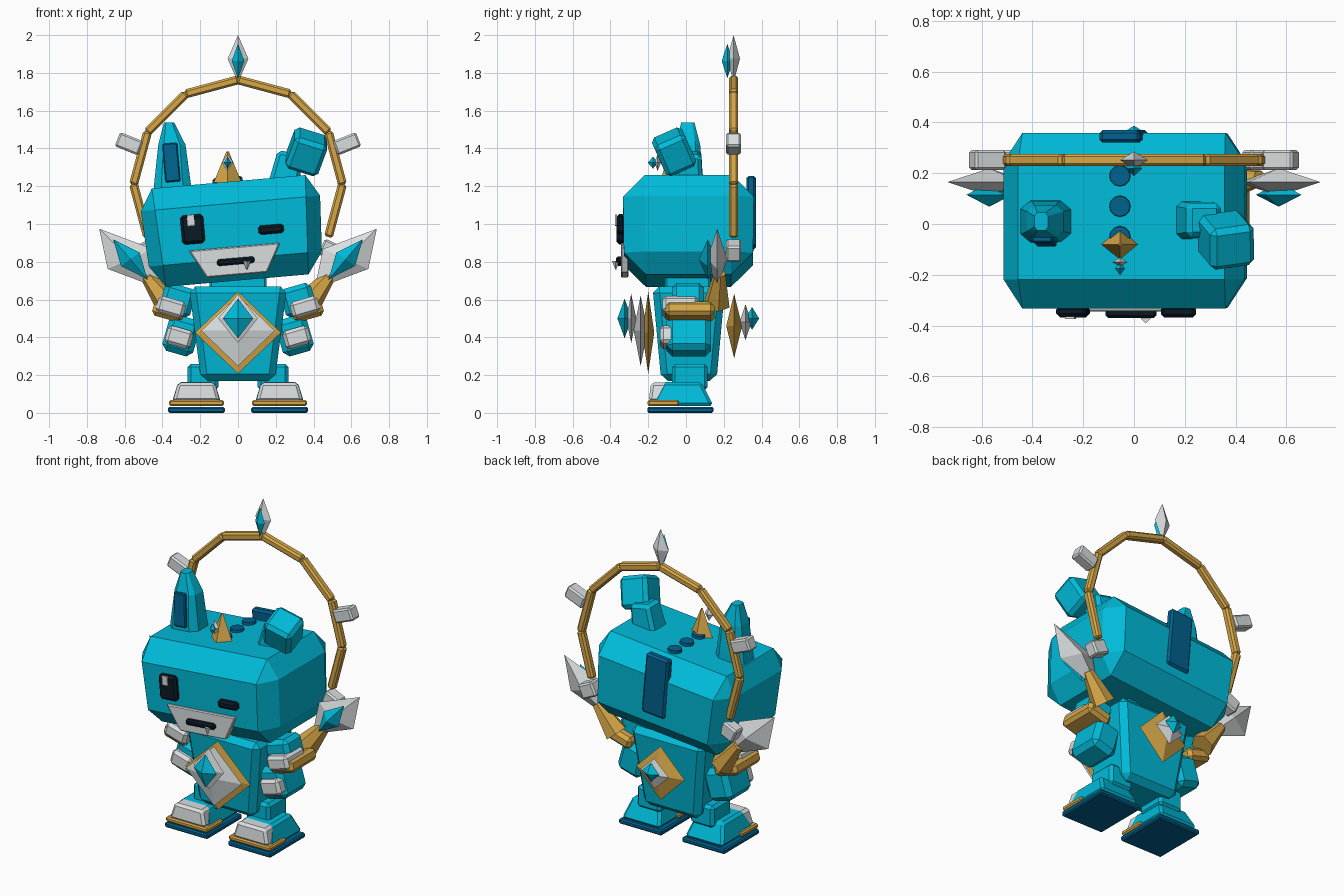
import bpy, bmesh, math
from mathutils import Vector, Matrix

if "Cube" in bpy.data.objects:
    bpy.data.objects.remove(bpy.data.objects["Cube"])

def material(name, rgb):
    m = bpy.data.materials.new(name)
    m.diffuse_color = (*rgb, 1)
    m.use_nodes = True
    m.node_tree.nodes["Principled BSDF"].inputs["Base Color"].default_value = m.diffuse_color
    return m

TEAL = material("teal", (0.0, 0.50, 0.70))
GOLD = material("gold", (0.68, 0.39, 0.065))
PALE = material("pale_grey", (0.70, 0.73, 0.73))
BLUE = material("deep_blue", (0.0, 0.12, 0.27))
DARK = material("dark_navy", (0.003, 0.010, 0.018))
TILT = -5          # head leans sideways, degrees about y

def finish(name, bm, loc, rot, mat):
    bmesh.ops.recalc_face_normals(bm, faces=bm.faces)
    me = bpy.data.meshes.new(name)
    bm.to_mesh(me)
    bm.free()
    me.materials.append(mat)
    ob = bpy.data.objects.new(name, me)
    ob.location = loc
    ob.rotation_euler = [math.radians(a) for a in rot]
    bpy.context.collection.objects.link(ob)
    return ob

def box(name, loc, size, mat, rot=(0, 0, 0), bevel=0.01, top=(1, 1), bottom=(1, 1), squash=1):
    """Chamfered box; top and bottom can taper, squash narrows the chamfer along x."""
    bm = bmesh.new()
    bmesh.ops.create_cube(bm, size=1)
    for v in bm.verts:
        k = top if v.co.z > 0 else bottom
        v.co = Vector((v.co.x * size[0] * k[0] / squash, v.co.y * size[1] * k[1],
                       v.co.z * size[2]))
    if bevel:
        bmesh.ops.bevel(bm, geom=bm.edges[:], offset=bevel, segments=1,
                        affect='EDGES', clamp_overlap=True)
    bm.transform(Matrix.Diagonal((squash, 1, 1, 1)))
    return finish(name, bm, loc, rot, mat)

def gem(name, loc, a, b, c, mat):
    """Six-pointed crystal from three half-axis vectors."""
    bm = bmesh.new()
    for axis in (a, b, c):
        for s in (1, -1):
            bm.verts.new(Vector(axis) * s)
    bmesh.ops.convex_hull(bm, input=bm.verts[:])
    return finish(name, bm, loc, (0, 0, 0), mat)

def diamond(name, loc, w, d, h, mat):
    return gem(name, loc, (w, 0, 0), (0, d, 0), (0, 0, h), mat)

def cone(name, p, q, r1, r2, sides, mat):
    """Tapered prism from point p to point q."""
    p, q = Vector(p), Vector(q)
    bm = bmesh.new()
    bmesh.ops.create_cone(bm, cap_ends=True, segments=sides, radius1=r1, radius2=r2,
                          depth=(q - p).length)
    bm.transform((q - p).to_track_quat('Z', 'Y').to_matrix().to_4x4())
    return finish(name, bm, (p + q) / 2, (0, 0, 0), mat)

# Head
box("head", (-0.027, 0.013, 0.962), (0.965, 0.695, 0.525), TEAL, (0, TILT, 0), 0.115,
    bottom=(0.94, 0.98), squash=0.65)
box("neck", (0, 0.01, 0.69), (0.3, 0.24, 0.1), TEAL)
for i, y in enumerate((-0.05, 0.07, 0.19)):
    cone(f"head_stud_{i}", (-0.054, y, 1.2), (-0.056, y, 1.24), 0.045, 0.04, 12, BLUE)
box("back_stripe", (-0.04, 0.345, 1.06), (0.16, 0.05, 0.38), BLUE, (0, TILT, 0), 0.012)

# Face
box("open_eye", (-0.24, -0.345, 0.972), (0.122, 0.045, 0.155), DARK, (0, TILT, 0), 0.015)
box("eye_glint", (-0.25, -0.37, 1.02), (0.037, 0.01, 0.057), PALE, (0, TILT, 0), 0)
box("closed_eye", (0.175, -0.345, 0.972), (0.135, 0.045, 0.048), DARK, (0, TILT, 0), 0.012)
box("muzzle", (-0.012, -0.325, 0.805), (0.485, 0.04, 0.15), PALE, (0, TILT, 0), 0.006,
    bottom=(0.66, 1))
box("mouth", (-0.012, -0.35, 0.803), (0.2, 0.04, 0.035), DARK, (0, TILT, 0), 0.01)
cone("fang", (0.047, -0.372, 0.805), (0.047, -0.372, 0.76), 0.02, 0.003, 4, PALE)

# Upright ear: stacked sections narrowing to the tip
bm = bmesh.new()
for x, w, d, z in ((-0.345, 0.108, 0.085, 1.12), (-0.35, 0.09, 0.08, 1.25),
                   (-0.35, 0.072, 0.065, 1.42), (-0.365, 0.027, 0.035, 1.537)):
    for sx, sy in ((1, .6), (.6, 1), (-.6, 1), (-1, .6), (-1, -.6), (-.6, -1), (.6, -1), (1, -.6)):
        bm.verts.new((x + sx * w, 0.01 + sy * d, z))
bmesh.ops.convex_hull(bm, input=bm.verts[:])
finish("upright_ear", bm, (0, 0, 0), (0, 0, 0), TEAL)
box("ear_panel", (-0.353, -0.066, 1.325), (0.08, 0.03, 0.205), BLUE, (-5, TILT, 0), 0.006)

# Folded ear
box("folded_ear_base", (0.255, 0.015, 1.27), (0.17, 0.155, 0.22), TEAL, (0, 12, 0), 0.02,
    top=(0.8, 0.85))
box("folded_ear_tip", (0.362, -0.063, 1.382), (0.182, 0.175, 0.19), TEAL, (25, 17, 8), 0.022)

# Crest on the forehead
crest = cone("crest", (-0.055, -0.08, 1.22), (-0.055, -0.08, 1.385), 0.074, 0.006, 4, GOLD)
crest.scale.y = 0.8
diamond("crest_setting", (-0.055, -0.15, 1.325), 0.03, 0.017, 0.045, PALE)
diamond("crest_gem", (-0.055, -0.175, 1.325), 0.02, 0.027, 0.032, TEAL)

# Torso
box("torso", (0, 0.015, 0.42), (0.52, 0.385, 0.5), TEAL, bevel=0.035, bottom=(0.75, 0.76))

# Chest and back gems, layered outward
for name, y, z, w, d, h, mat in (
        ("chest_plate", -0.2, 0.425, 0.228, 0.032, 0.217, GOLD),
        ("chest_crystal", -0.24, 0.435, 0.195, 0.037, 0.187, PALE),
        ("chest_setting", -0.29, 0.5, 0.105, 0.027, 0.13, PALE),
        ("chest_gem", -0.325, 0.5, 0.08, 0.038, 0.105, TEAL),
        ("back_plate", 0.255, 0.46, 0.17, 0.042, 0.17, GOLD),
        ("back_setting", 0.315, 0.48, 0.1, 0.032, 0.095, PALE),
        ("back_gem", 0.35, 0.5, 0.06, 0.037, 0.06, TEAL)):
    diamond(name, (0, y, z), w, d, h, mat)

# Halo arc of straight bars
R, CZ, HY = 0.553, 1.21, 0.252
pts = [Vector((R * math.cos(math.radians(a)), HY, CZ + R * math.sin(math.radians(a))))
       for a in range(-30, 211, 30)]
for i, (p, q) in enumerate(zip(pts, pts[1:])):
    d = q - p
    box(f"halo_bar_{i}", (p + q) / 2, (0.047, 0.048, d.length + 0.005), GOLD,
        (0, math.degrees(math.atan2(d.x, d.z)), 0), 0.011)
diamond("halo_crystal", (0, HY, 1.875), 0.055, 0.034, 0.125, PALE)
diamond("halo_gem", (0, HY - 0.033, 1.863), 0.033, 0.03, 0.092, TEAL)

for s, side in ((-1, "right"), (1, "left")):
    # Halo blocks
    box(f"halo_block_{side}", (s * 0.577, HY, 1.425), (0.132, 0.078, 0.08), PALE,
        (0, -22 * s, 0), 0.01)
    box(f"halo_end_{side}", (s * 0.49, HY, 0.86), (0.105, 0.08, 0.09), PALE,
        (0, 25 * s, 0), 0.01)

    # Arm, with cuffs that rise toward the outside
    r = (0, -16 * s, 0)
    box(f"shoulder_{side}", (s * 0.32, 0.01, 0.595), (0.17, 0.17, 0.16), TEAL, r, 0.025)
    box(f"hand_{side}", (s * 0.30, 0.015, 0.41), (0.17, 0.235, 0.2), TEAL, r, 0.03)
    box(f"arm_band_{side}", (s * 0.37, 0.02, 0.535), (0.165, 0.26, 0.078), GOLD, r, 0.02)
    box(f"upper_cuff_{side}", (s * 0.355, -0.03, 0.56), (0.152, 0.19, 0.09), PALE, r, 0.018)
    box(f"lower_cuff_{side}", (s * 0.312, -0.095, 0.40), (0.14, 0.085, 0.1), PALE, r, 0.018)

    # Crystal wing on a gold spike
    cone(f"wing_spike_{side}", (s * 0.37, 0.165, 0.58), (s * 0.495, 0.18, 0.74),
         0.072, 0.032, 6, GOLD)
    gem(f"wing_crystal_{side}", (s * 0.57, 0.165, 0.815), (s * 0.165, 0, 0.16),
        (s * 0.12, 0, -0.053), (0, 0.054, 0), PALE)
    gem(f"wing_gem_{side}", (s * 0.57, 0.115, 0.813), (s * 0.09, 0, 0.106),
        (s * 0.05, 0, -0.035), (0, 0.047, 0), TEAL)

    # Leg and foot
    x = s * 0.22
    box(f"leg_{side}", (s * 0.185, 0.02, 0.19), (0.165, 0.19, 0.14), TEAL, bevel=0.018)
    box(f"foot_{side}", (x, -0.02, 0.1), (0.27, 0.33, 0.125), TEAL, bevel=0.015,
        top=(0.72, 0.62))
    box(f"toe_cap_{side}", (x, -0.135, 0.11), (0.25, 0.125, 0.1), PALE, bevel=0.015,
        top=(0.78, 0.8))
    box(f"foot_trim_{side}", (x, -0.12, 0.052), (0.29, 0.165, 0.03), GOLD, bevel=0.008)
    box(f"sole_{side}", (x, -0.03, 0.016), (0.3, 0.35, 0.032), BLUE, bevel=0.008)
